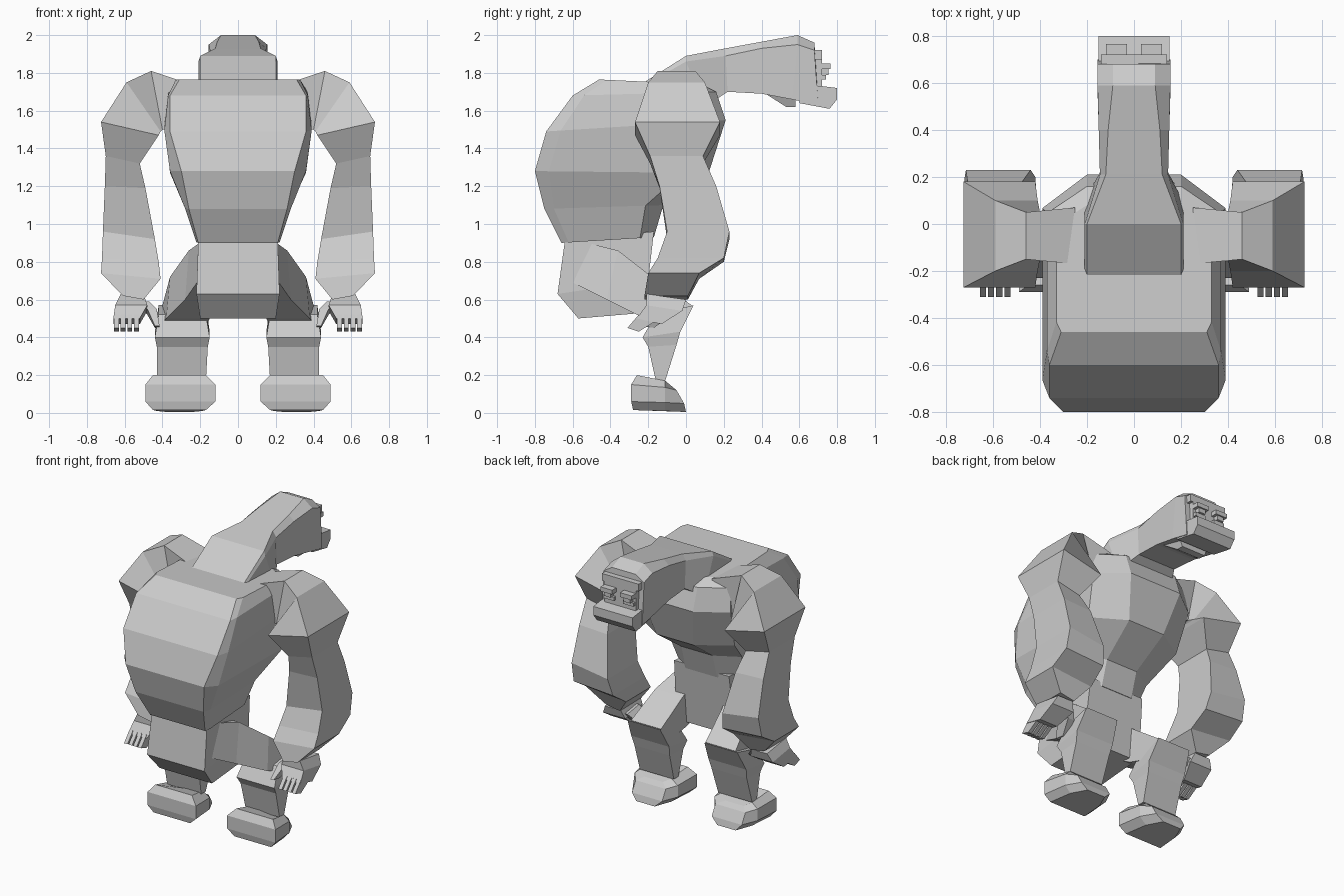
import bpy

cube = bpy.data.objects.get("Cube")
if cube:
    bpy.data.objects.remove(cube)

grey = bpy.data.materials.new("plain_grey")
grey.use_nodes = True
colour = (0.6, 0.6, 0.6, 1)
grey.diffuse_color = colour
grey.node_tree.nodes["Principled BSDF"].inputs["Base Color"].default_value = colour


def loft(name, rings, mirror=False):
    """Skin a run of equal-length rings and cap both ends."""
    n = len(rings[0])
    verts = [p for ring in rings for p in ring]
    faces = [tuple(range(n)), tuple(range(len(verts) - n, len(verts)))]
    for a in range(0, len(verts) - n, n):
        for i in range(n):
            j = (i + 1) % n
            faces.append((a + i, a + j, a + n + j, a + n + i))
    mesh = bpy.data.meshes.new(name)
    mesh.from_pydata(verts, [], faces)
    bm = bmesh.new()
    bm.from_mesh(mesh)
    bmesh.ops.recalc_face_normals(bm, faces=bm.faces)
    bm.to_mesh(mesh)
    bm.free()
    mesh.materials.append(grey)
    obj = bpy.data.objects.new(name, mesh)
    bpy.context.collection.objects.link(obj)
    if mirror:
        obj.modifiers.new("Mirror", "MIRROR")
    return obj


def body_ring(yb, zb, yf, zf, wb, ws, wf):
    """Eight-sided ring, tilted from back to front."""
    pts = []
    for t, w in ((0, wb), (0.08, ws), (0.85, ws), (1, wf)):
        pts.append((w, yb + (yf - yb) * t, zb + (zf - zb) * t))
    return pts + [(-x, y, z) for x, y, z in reversed(pts)]


def limb_ring(xo, zo, xi, zi, yb, yf):
    """Four-sided ring from an outer edge and an inner edge."""
    return [(xo, yb, zo), (xo, yf, zo), (xi, yf, zi), (xi, yb, zi)]


def slope_ring(x0, x1, yb, zb, yf, zf):
    """Four-sided ring from a back edge and a front edge."""
    return [(x0, yb, zb), (x1, yb, zb), (x1, yf, zf), (x0, yf, zf)]


def block(name, x0, x1, y0, y1, z0, z1, mirror=False):
    return loft(name, [slope_ring(x0, x1, y0, z, y1, z) for z in (z0, z1)], mirror)


import bmesh

# Hunched torso
loft("torso", [body_ring(*r) for r in (
    (-.46, 1.765, .08, 1.74, .31, .33, .2),
    (-.6, 1.68, .16, 1.7, .36, .37, .2),
    (-.74, 1.49, .21, 1.55, .36, .39, .2),
    (-.8, 1.28, .12, 1.27, .3, .36, .14),
    (-.75, 1.08, -.12, 1.1, .26, .28, .12),
    (-.66, .9, -.17, .93, .21, .22, .12))])

# Pelvis
loft("pelvis", [slope_ring(-w, w, yb, zb, yf, zf) for w, yb, zb, yf, zf in (
    (.21, -.64, .92, -.17, .96),
    (.22, -.68, .63, -.2, .7),
    (.2, -.57, .5, -.22, .53))])

# Neck and skull, lofted forwards
loft("neck_and_head", [
    [(-w, y0, z0), (w, y0, z0), (w + .0, y1, z1), (u, y1, z1 + .05 * k),
     (-u, y1, z1 + .05 * k), (-w, y1, z1)] for w, u, y0, z0, y1, z1, k in (
        (.21, .2, -.2, 1.6, -.23, 1.73, .3),
        (.21, .2, .1, 1.62, 0, 1.86, .6),
        (.145, .12, .22, 1.7, .21, 1.89, .8),
        (.15, .11, .4, 1.69, .4, 1.93, .7),
        (.155, .09, .56, 1.66, .59, 1.95, 1),
        (.155, .09, .7, 1.63, .68, 1.92, .8))])

# Face
block("brow", -.14, .14, .66, .72, 1.87, 1.92)
block("face_plate", -.12, .12, .66, .72, 1.7, 1.88)
block("upper_eyelid", .03, .12, .7, .765, 1.82, 1.85, True)
block("eye", .05, .1, .7, .755, 1.79, 1.83, True)
block("lower_eyelid", .035, .115, .7, .74, 1.765, 1.79, True)
loft("muzzle", [slope_ring(-.15, .15, .6, z, y, z + dz) for y, z, dz in (
    (.76, 1.64, -.03), (.8, 1.66, 0), (.8, 1.72, 0), (.72, 1.74, -.01))])
loft("jaw", [slope_ring(-w, w, y0, z, y1, z) for w, y0, y1, z in (
    (.12, .42, .58, 1.69), (.09, .53, .58, 1.62))])

# Arms
loft("arm", [limb_ring(*r) for r in (
    (.25, 1.74, .25, 1.5, -.17, .07),
    (.46, 1.81, .4, 1.5, -.15, .05),
    (.59, 1.75, .41, 1.49, -.2, .1),
    (.725, 1.54, .42, 1.47, -.27, .18),
    (.7, 1.36, .52, 1.32, -.19, .09),
    (.705, 1.2, .49, 1.19, -.14, .16),
    (.715, .96, .44, .92, -.1, .23),
    (.72, .82, .42, .8, -.15, .2),
    (.725, .74, .41, .71, -.2, .07),
    (.61, .62, .5, .6, -.22, .01))], True)

# Hands
loft("palm", [slope_ring(*r) for r in (
    (.5, .62, -.21, .63, 0, .6),
    (.48, .65, -.21, .57, -.02, .54),
    (.52, .66, -.26, .5, -.13, .47))], True)
for i in range(4):
    x = .525 + i * .035
    loft("finger", [slope_ring(x, x + .026, *r) for r in (
        (-.25, .52, -.17, .48), (-.31, .45, -.25, .43))], True)
loft("thumb", [slope_ring(*r) for r in (
    (.47, .52, -.16, .59, -.03, .57),
    (.43, .48, -.17, .55, -.07, .52),
    (.415, .44, -.24, .46, -.17, .45))], True)

# Thighs reaching forwards and outwards to the knees
loft("thigh", [[(x0, y, z0), (x1, y, z0), (x1 - .02, y + d, z1), (x0, y + d, z1)]
               for x0, x1, y, d, z0, z1 in (
    (.02, .21, -.62, .06, .7, .91),
    (.1, .28, -.42, .06, .6, .86),
    (.15, .38, -.22, .04, .5, .72),
    (.17, .42, -.03, .06, .45, .57))], True)

# Shins
loft("shin", [slope_ring(*r) for r in (
    (.17, .42, -.16, .52, .04, .57),
    (.15, .44, -.23, .4, -.03, .43),
    (.16, .43, -.2, .35, -.05, .36),
    (.17, .43, -.16, .17, -.11, .17))], True)

# Feet, with wide rear and tapering front
loft("foot", [[(x0, yb, z), (x1, yb, z), (x1 - .02, -.11, z - s), (x1 - .07, yf, z - 2 * s),
               (x0 + .07, yf, z - 2 * s), (x0 + .02, -.11, z - s)]
              for x0, x1, yb, yf, z, s in (
    (.17, .45, -.26, -.09, .2, .03),
    (.12, .49, -.29, -.05, .15, .015),
    (.12, .49, -.29, -.01, .06, .005),
    (.17, .45, -.28, 0, .015, .005))], True)
